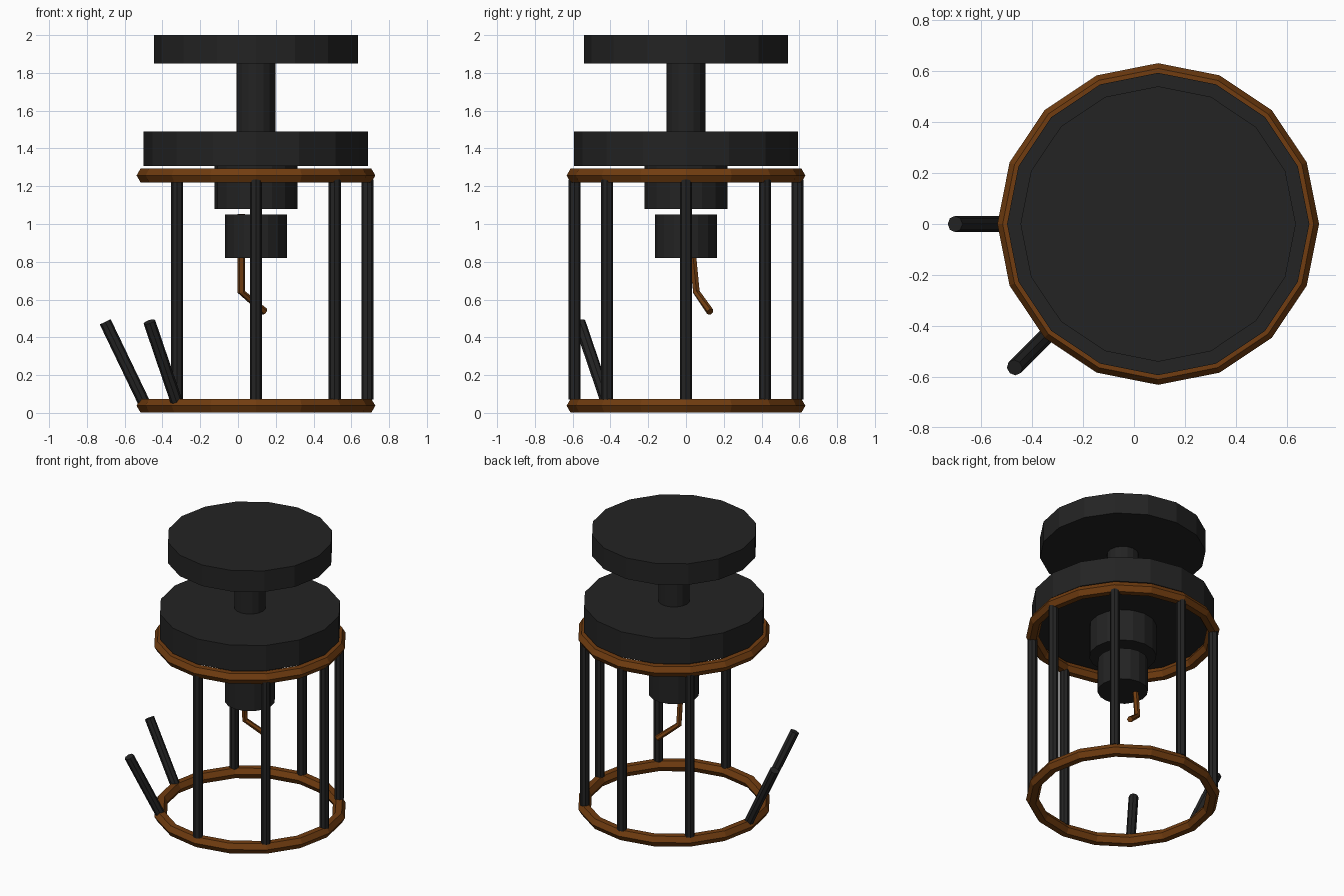
import bpy, bmesh, math
from mathutils import Vector

if "Cube" in bpy.data.objects:
    bpy.data.objects.remove(bpy.data.objects["Cube"])

CX = 0.095   # axis of the cage
RING = 0.59  # radius on which the bars stand

def material(name, rgb):
    m = bpy.data.materials.new(name)
    m.diffuse_color = (*rgb, 1)
    m.use_nodes = True
    m.node_tree.nodes["Principled BSDF"].inputs["Base Color"].default_value = m.diffuse_color
    return m

DARK = material("dark iron", (0.017, 0.017, 0.017))
BROWN = material("rusty brown", (0.165, 0.046, 0.005))

def finish(name, bm, mat):
    bmesh.ops.recalc_face_normals(bm, faces=bm.faces)
    me = bpy.data.meshes.new(name)
    bm.to_mesh(me)
    bm.free()
    me.materials.append(mat)
    ob = bpy.data.objects.new(name, me)
    bpy.context.collection.objects.link(ob)
    return ob

def tube(name, pts, r, sides, mat, start=0.0):
    """Capped tube swept along a few points."""
    pts = [Vector(p) for p in pts]
    bm = bmesh.new()
    rings = []
    for i, p in enumerate(pts):
        d = (pts[min(i + 1, len(pts) - 1)] - pts[max(i - 1, 0)]).normalized()
        ref = Vector((0, 1, 0)) if abs(d.y) < 0.9 else Vector((1, 0, 0))
        u = ref.cross(d).normalized()
        v = d.cross(u)
        rings.append([bm.verts.new(p + r * (u * math.cos(a) + v * math.sin(a)))
                      for a in (start + math.tau * k / sides for k in range(sides))])
    for a, b in zip(rings, rings[1:]):
        for k in range(sides):
            n = (k + 1) % sides
            bm.faces.new((a[k], a[n], b[n], b[k]))
    bm.faces.new(rings[0])
    bm.faces.new(rings[-1])
    return finish(name, bm, mat)

def hoop(name, z, r=0.042, major=16, minor=6):
    bm = bmesh.new()
    g = []
    for i in range(major):
        a = math.tau * i / major
        g.append([])
        for j in range(minor):
            b = math.tau * j / minor
            d = RING + r * math.cos(b)
            g[i].append(bm.verts.new((CX + d * math.cos(a), d * math.sin(a), z + r * math.sin(b))))
    for i in range(major):
        for j in range(minor):
            i2, j2 = (i + 1) % major, (j + 1) % minor
            bm.faces.new((g[i][j], g[i2][j], g[i2][j2], g[i][j2]))
    return finish(name, bm, BROWN)

# Stacked round parts: name, radius, bottom, top
for name, r, z0, z1 in [("ceiling_plate", 0.541, 1.849, 2.0),
                        ("stem", 0.103, 1.48, 1.855),
                        ("cage_cap", 0.594, 1.307, 1.489),
                        ("lamp_collar", 0.219, 1.08, 1.31),
                        ("lamp_socket", 0.164, 0.82, 1.05)]:
    tube(name, [(CX, 0, z0), (CX, 0, z1)], r, 16, DARK)

# Hoops of the cage
hoop("lower_hoop", 0.038)
hoop("upper_hoop", 1.257)

# Cage bars; two are broken and lean outwards
for i in range(8):
    a = math.radians(45 * i)
    c, s = math.cos(a), math.sin(a)
    if i in (4, 5):
        lo, hi = (0.595, 0.06), (0.798, 0.482)
    else:
        lo, hi = (RING, 0.07), (RING, 1.235)
    tube(f"cage_bar_{i}", [(CX + d * c, d * s, z) for d, z in (lo, hi)], 0.032, 8, DARK)

# Bent wire hanging from the socket
tube("bent_wire", [(0.018, 0.015, 1.052), (0.018, 0.055, 0.64), (0.142, 0.128, 0.535)],
     0.02, 6, BROWN)
